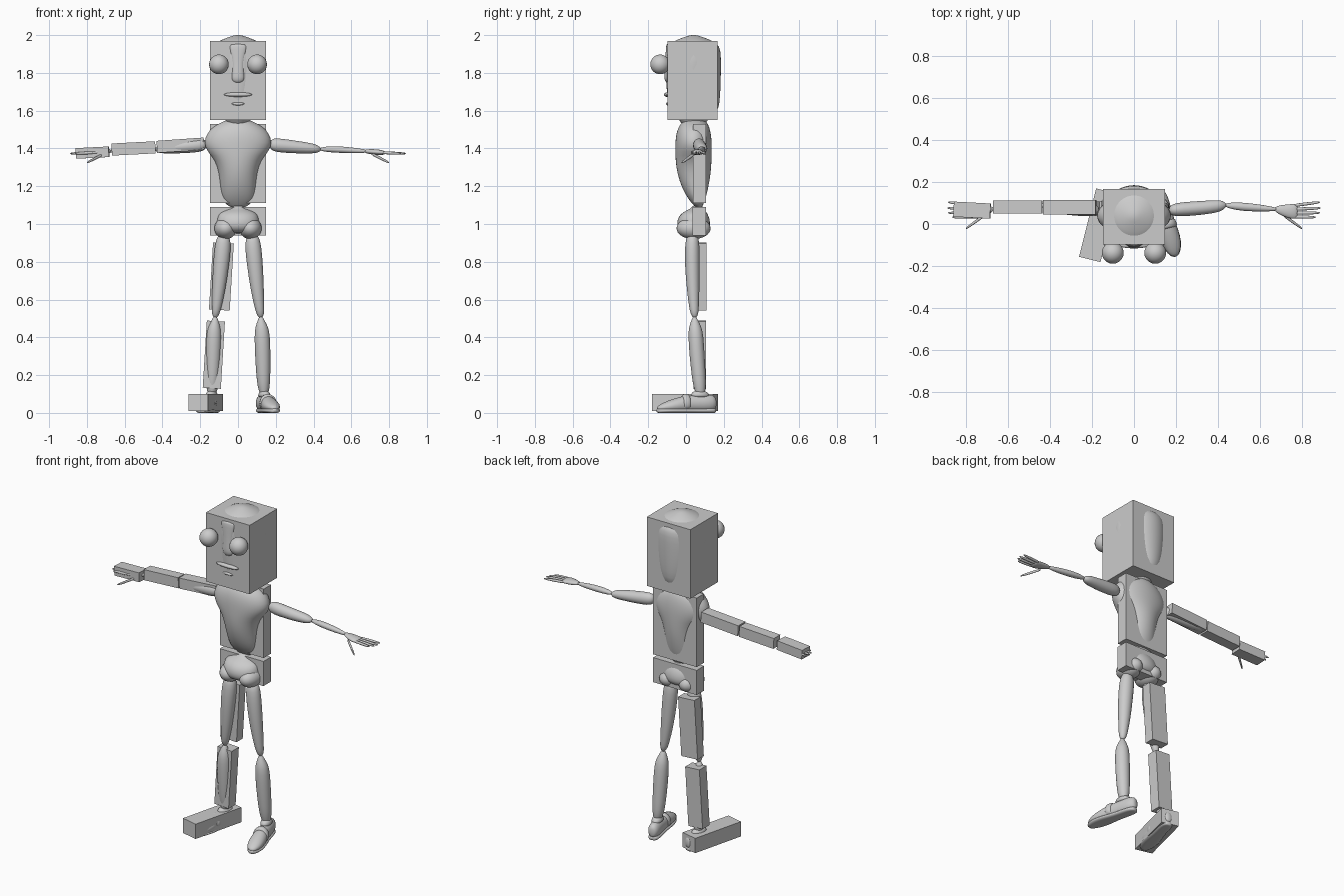
import bpy, bmesh, math
from mathutils import Matrix, Vector

grey = bpy.data.materials.new("plain grey")
grey.diffuse_color = (0.6, 0.6, 0.6, 1)


def finish(name, bm, smooth=True, subdiv=0):
    bmesh.ops.recalc_face_normals(bm, faces=bm.faces)
    me = bpy.data.meshes.new(name)
    bm.to_mesh(me)
    bm.free()
    me.materials.append(grey)
    for p in me.polygons:
        p.use_smooth = smooth
    ob = bpy.data.objects.new(name, me)
    bpy.context.scene.collection.objects.link(ob)
    if subdiv:
        mod = ob.modifiers.new("Smooth", "SUBSURF")
        mod.levels = mod.render_levels = subdiv
    return ob


def box(name, centre, size, tilt=0, turn=0):
    """Flat-sided block, tilted about y and turned about z (degrees)."""
    bm = bmesh.new()
    m = (Matrix.Translation(centre) @ Matrix.Rotation(math.radians(turn), 4, 'Z')
         @ Matrix.Rotation(math.radians(tilt), 4, 'Y') @ Matrix.Diagonal((*size, 1)))
    bmesh.ops.create_cube(bm, size=1, matrix=m)
    return finish(name, bm, False)


def ball(name, centre, radii):
    bm = bmesh.new()
    m = Matrix.Translation(centre) @ Matrix.Diagonal((*radii, 1))
    bmesh.ops.create_uvsphere(bm, u_segments=24, v_segments=16, radius=1, matrix=m)
    return finish(name, bm)


def loft(name, rings, axis='z', side=1, floor=None, place=None, n=16):
    """Skin elliptical rings (x, y, z, ra, rb) lying square to the axis."""
    bm = bmesh.new()
    loops = []
    for x, y, z, ra, rb in rings:
        loop = []
        for i in range(n):
            a = 2 * math.pi * i / n
            u, v = ra * math.cos(a), rb * math.sin(a)
            p = Vector((x, y, z)) + Vector({'x': (0, u, v), 'y': (u, 0, v), 'z': (u, v, 0)}[axis])
            if floor is not None:
                p.z = max(p.z, floor)
            if place:
                p = place @ p
            p.x *= side
            loop.append(bm.verts.new(p))
        loops.append(loop)
    for a, b in zip(loops, loops[1:]):
        for i in range(n):
            j = (i + 1) % n
            bm.faces.new((a[i], a[j], b[j], b[i]))
    bm.faces.new(loops[0])
    bm.faces.new(loops[-1])
    return finish(name, bm, True, 1)


def rod(name, a, b, r, side):
    """Thin tapered finger."""
    a, b = Vector(a), Vector(b)
    loft(name, [(*a.lerp(b, t), r * k, r * k)
                for t, k in ((0, .7), (.1, 1), (.5, 1), (.9, .8), (1, .3))], 'x', side, n=8)


# Head: block with a rounded skull just breaking its surface
box("head_block", (0, .035, 1.76), (.294, .265, .42))
loft("skull", [(0, .04, z, rx, ry) for z, rx, ry in (
    (1.50, .055, .055), (1.555, .065, .07), (1.59, .09, .127), (1.64, .12, .139),
    (1.72, .14, .144), (1.82, .15, .146), (1.9, .15, .146), (1.94, .14, .139),
    (1.968, .105, .107), (1.99, .05, .05), (2.001, .012, .012))], n=28)
loft("nose", [(0, y, z, rx, ry) for y, z, rx, ry in (
    (-.095, 1.955, .05, .009), (-.095, 1.93, .045, .012), (-.096, 1.85, .026, .014),
    (-.097, 1.79, .034, .018), (-.097, 1.765, .036, .018), (-.094, 1.745, .02, .01))])
ball("upper_lip", (0, -.1, 1.685), (.075, .016, .012))
ball("lower_lip", (0, -.098, 1.636), (.034, .008, .008))

# Torso and hips
box("torso_block", (0, .072, 1.32), (.294, .07, .42))
loft("torso", [(0, y, z, rx, ry) for y, z, rx, ry in (
    (.045, 1.555, .05, .05), (.045, 1.54, .085, .065), (.042, 1.515, .135, .082),
    (.04, 1.475, .168, .093), (.04, 1.43, .182, .097), (.04, 1.385, .165, .097),
    (.04, 1.34, .122, .096), (.042, 1.27, .1, .09), (.048, 1.19, .094, .07),
    (.058, 1.13, .085, .045), (.065, 1.1, .06, .025), (.068, 1.085, .03, .015))], n=28)
box("hip_block", (0, .071, 1.015), (.294, .072, .15))
loft("hips", [(0, y, z, rx, ry) for y, z, rx, ry in (
    (.06, 1.1, .025, .025), (.06, 1.08, .04, .035), (.045, 1.063, .1, .065),
    (.04, 1.03, .11, .086), (.04, .99, .118, .09), (.04, .965, .1, .075),
    (.04, .95, .05, .04))], n=24)

for s, tag in ((1, "left"), (-1, "right")):
    ball(tag + "_eye", (s * .101, -.137, 1.845), (.052, .052, .052))
    ball(tag + "_hip_lobe", (s * .066, .04, .977), (.06, .09, .057))

    # Arm, reaching straight out to the side
    loft(tag + "_upper_arm", [(x, y, z, r, q) for x, y, z, r, q in (
        (.165, .065, 1.42, .014, .015), (.185, .067, 1.42, .03, .036),
        (.23, .07, 1.415, .035, .038), (.33, .077, 1.405, .034, .033),
        (.4, .085, 1.4, .03, .027), (.425, .088, 1.396, .022, .018),
        (.44, .09, 1.396, .006, .006))], 'x', s)
    loft(tag + "_forearm", [(x, y, z, r, q) for x, y, z, r, q in (
        (.43, .09, 1.396, .006, .006), (.46, .087, 1.396, .016, .014),
        (.52, .082, 1.395, .021, .018), (.6, .076, 1.39, .017, .016),
        (.65, .072, 1.387, .012, .012), (.685, .07, 1.385, .006, .007))], 'x', s)
    loft(tag + "_palm", [(x, y, z, r, q) for x, y, z, r, q in (
        (.67, .07, 1.385, .01, .008), (.69, .068, 1.384, .022, .013),
        (.735, .06, 1.38, .034, .016), (.765, .06, 1.378, .037, .013),
        (.78, .06, 1.377, .032, .008))], 'x', s)
    for i, (tip, y) in enumerate(((.865, .032), (.885, .053), (.89, .076), (.885, .104))):
        rod(f"{tag}_finger_{i + 1}", (.76, .034 + i * .018, 1.378), (tip, y, 1.373), .0085, s)
    rod(tag + "_thumb", (.71, .043, 1.37), (.8, -.022, 1.325), .009, s)

    # Leg
    loft(tag + "_thigh", [(x, y, z, r, q) for x, y, z, r, q in (
        (.078, .035, .945, .02, .02), (.078, .034, .925, .036, .034),
        (.08, .033, .88, .045, .04), (.09, .033, .78, .043, .04),
        (.102, .038, .65, .036, .034), (.113, .042, .56, .026, .026),
        (.118, .045, .525, .022, .022), (.12, .046, .5, .007, .007))], 'z', s)
    loft(tag + "_shin", [(x, y, z, r, q) for x, y, z, r, q in (
        (.121, .045, .512, .008, .008), (.122, .046, .49, .018, .018),
        (.126, .049, .455, .035, .034), (.128, .052, .41, .042, .041),
        (.131, .058, .31, .042, .041), (.134, .067, .2, .038, .038),
        (.136, .073, .135, .033, .034), (.138, .075, .105, .022, .024),
        (.14, .075, .07, .018, .02))], 'z', s)

    # Shoe with separate sole, strap and collar, toe turned out
    put = Matrix.Translation((.157, .003, 0)) @ Matrix.Rotation(math.radians(14), 4, 'Z')
    loft(tag + "_shoe", [(0, y, z, rx, rz) for y, z, rx, rz in (
        (.162, .05, .012, .02), (.152, .052, .028, .04), (.12, .052, .037, .048),
        (.06, .05, .037, .046), (.0, .048, .04, .046), (-.05, .04, .046, .042),
        (-.1, .034, .045, .032), (-.14, .028, .032, .02), (-.162, .024, .012, .008))],
        'y', s, .012, put)
    loft(tag + "_sole", [(0, y, .012, rx, .016) for y, rx in (
        (.16, .015), (.145, .033), (.09, .037), (.03, .035), (-.04, .047),
        (-.1, .047), (-.14, .034), (-.165, .013))], 'y', s, 0, put)
    loft(tag + "_shoe_strap", [(0, y, .05, rx, rz) for y, rx, rz in (
        (.015, .038, .04), (.012, .044, .053), (-.022, .048, .051), (-.025, .04, .038))],
        'y', s, .02, put)
    loft(tag + "_shoe_collar", [(0, y, z, rx, ry) for y, z, rx, ry in (
        (.075, .08, .034, .055), (.073, .1, .031, .05), (.072, .112, .025, .038),
        (.072, .116, .015, .025))], 'z', s, None, put)

# Blocks that enclose the limbs on one side only
box("upper_arm_block", (-.305, .08, 1.417), (.25, .068, .064), -4)
box("forearm_block", (-.553, .081, 1.4), (.232, .062, .064), -3)
box("hand_block", (-.77, .066, 1.378), (.175, .072, .056), -3, -3)
box("thigh_block", (-.088, .078, .722), (.11, .06, .355), 3.5)
box("shin_block", (-.128, .073, .308), (.096, .068, .356), 3.5)
box("foot_block", (-.17, -.006, .054), (.105, .335, .09), 0, -14)
